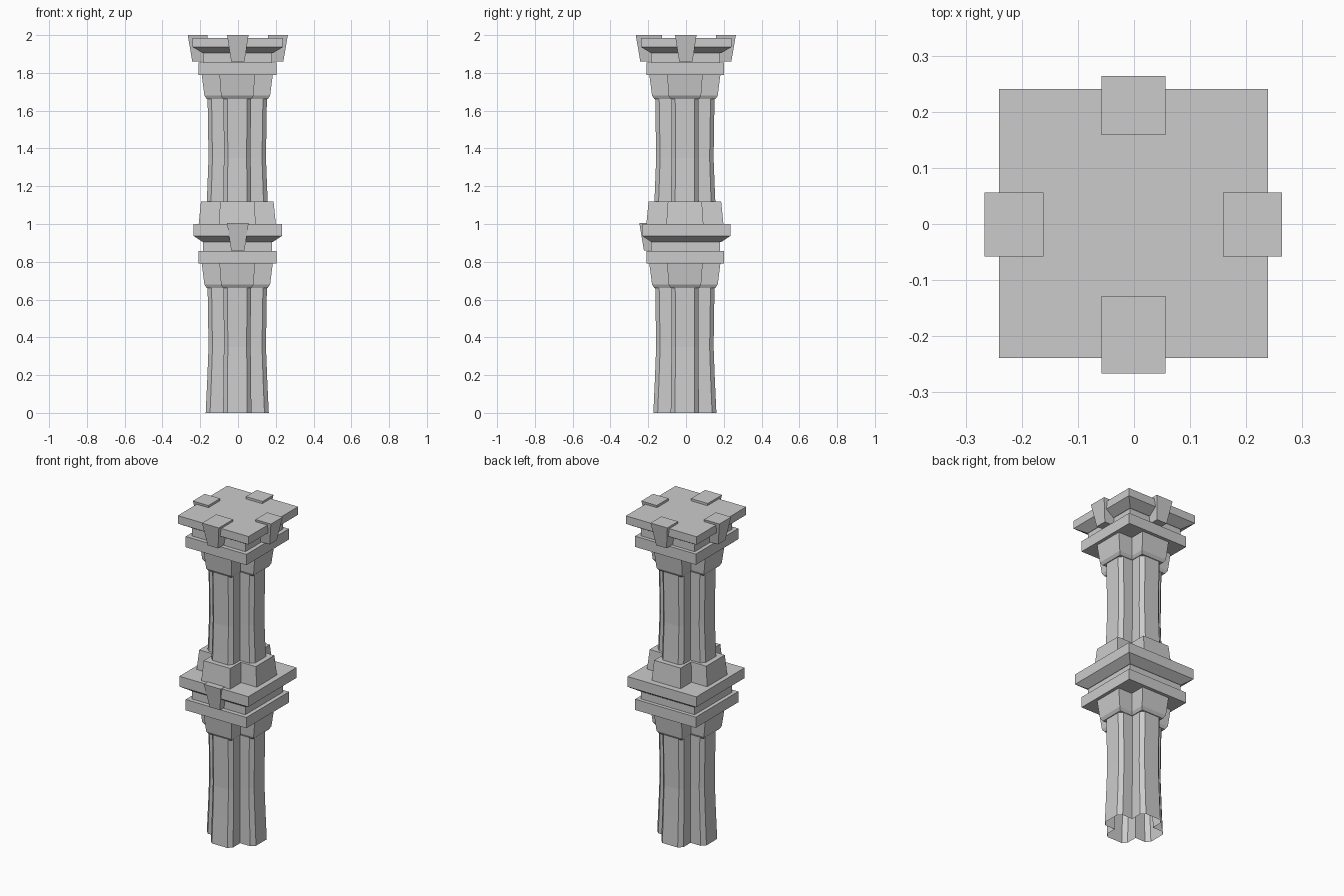
import bpy
import bmesh
from math import pi
from mathutils import Matrix

if "Cube" in bpy.data.objects:
    bpy.data.objects.remove(bpy.data.objects["Cube"])

stone = bpy.data.materials.new("grey_stone")
stone.use_nodes = True
GREY = (0.6, 0.6, 0.6, 1)
stone.diffuse_color = GREY
bsdf = next(n for n in stone.node_tree.nodes if n.type == 'BSDF_PRINCIPLED')
bsdf.inputs["Base Color"].default_value = GREY
bsdf.inputs["Roughness"].default_value = 0.9


def rect(x0, x1, y0, y1):
    return [(x0, y0), (x1, y0), (x1, y1), (x0, y1)]


def square(r):
    return rect(-r, r, -r, r)


def cross(reach, half, cut=0):
    """Plus-shaped outline; cut bevels the ends of its four arms."""
    if cut:
        arm = [(half, -half), (reach - cut, -half), (reach, cut - half),
               (reach, half - cut), (reach - cut, half)]
    else:
        arm = [(half, -half), (reach, -half), (reach, half)]
    pts = []
    for _ in range(4):
        pts += arm
        arm = [(-y, x) for x, y in arm]
    return pts


def loft(name, rings, center=(0, 0), z=0, turn=0, bottom=True):
    """Skin a stack of (height, outline) rings into one flat-shaded part."""
    bm = bmesh.new()
    loops = [[bm.verts.new((x, y, h)) for x, y in outline] for h, outline in rings]
    n = len(loops[0])
    for low, high in zip(loops, loops[1:]):
        for i in range(n):
            j = (i + 1) % n
            bm.faces.new((low[i], low[j], high[j], high[i]))
    if bottom:
        bm.faces.new(loops[0][::-1])
    bm.faces.new(loops[-1])
    bm.transform(Matrix.Translation((*center, z)) @ Matrix.Rotation(turn, 4, 'Z'))
    mesh = bpy.data.meshes.new(name)
    bm.to_mesh(mesh)
    bm.free()
    mesh.materials.append(stone)
    obj = bpy.data.objects.new(name, mesh)
    bpy.context.collection.objects.link(obj)
    return obj


AXIS = (-0.004, -0.006)


def keystone(name, z, turn, outer, inner, top):
    """Tapered wedge leaning out at the top."""
    foot = outer - 0.024
    loft(name, [(0.86, rect(-0.035, 0.035, -foot, -inner)),
                (top, rect(-0.057, 0.057, -outer, -inner))],
         center=(-0.001, -0.001), z=z, turn=turn)


# Two stacked storeys of the pillar
for storey, z, slab_top in (("lower", 0, 1.0), ("upper", 1, 0.986)):
    # Waisted shaft with bevelled arms, open underneath
    loft(storey + "_shaft",
         [(0, cross(0.167, 0.075, 0.023)), (0.17, cross(0.159, 0.073, 0.022)),
          (0.35, cross(0.152, 0.071, 0.021)), (0.67, cross(0.157, 0.072, 0.021))],
         AXIS, z, bottom=False)
    # Flared capital
    loft(storey + "_capital",
         [(0.662, cross(0.162, 0.076)), (0.68, cross(0.174, 0.086)),
          (0.79, cross(0.188, 0.094))], AXIS, z)
    # Square slab, neck and overhanging top slab
    loft(storey + "_slab", [(0.79, square(0.206)), (0.856, square(0.206))],
         (-0.002, -0.004), z)
    loft(storey + "_neck", [(0.856, square(0.182)), (0.91, square(0.182))],
         (-0.003, -0.002), z)
    reach = 0.24 if z else 0.234
    loft(storey + "_top_slab",
         [(0.905, square(0.186)), (0.937, square(reach)), (slab_top, square(reach))],
         (-0.001, 0.001), z)

# Cross-shaped plinth of the upper shaft
loft("upper_plinth", [(0, cross(0.204, 0.098)), (0.12, cross(0.192, 0.09))], AXIS, 1)

# Keystones: one in front below, one on every side above
keystone("lower_front_keystone", 0, 0, 0.246, 0.16, 1.004)
for i, side in enumerate(("front", "left", "back", "right")):
    keystone("upper_" + side + "_keystone", 1, i * pi / 2, 0.265,
             0.16 if i else 0.127, 1.0)
